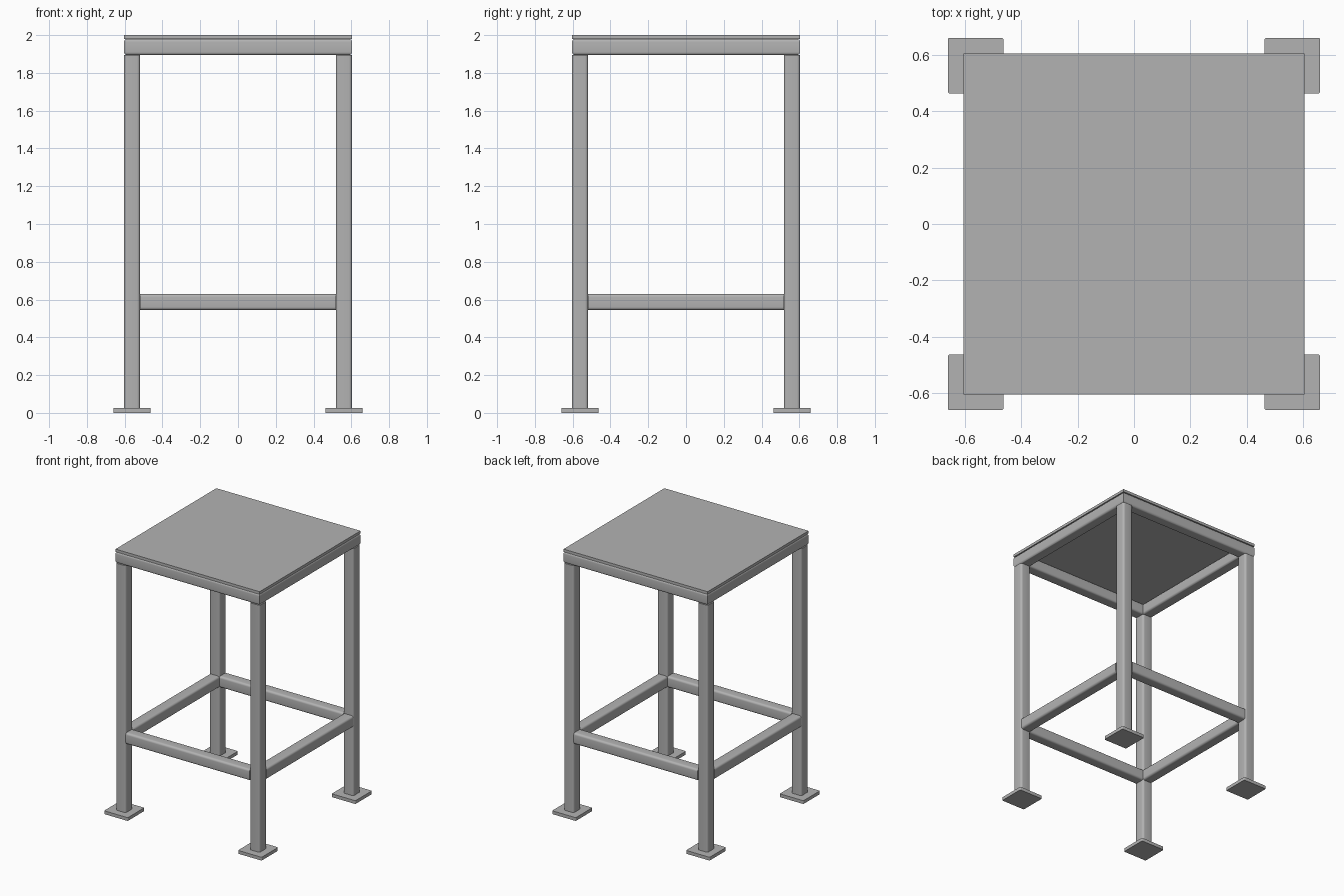
import bpy, bmesh, math
from mathutils import Vector

if "Cube" in bpy.data.objects:
    bpy.data.objects.remove(bpy.data.objects["Cube"])

steel = bpy.data.materials.new("grey steel")
steel.diffuse_color = (0.45, 0.45, 0.45, 1)
steel.use_nodes = True
steel.node_tree.nodes["Principled BSDF"].inputs["Base Color"].default_value = steel.diffuse_color

T = 0.085            # tube width
R = 0.016            # tube corner radius
C = 0.561            # leg centre offset
OUT = C + T / 2      # outer face of the frame


def rounded_square(w, r, seg=5):
    pts = []
    for q in range(4):
        a0 = q * math.pi / 2
        cx = (w / 2 - r) * (1 if q in (0, 3) else -1)
        cy = (w / 2 - r) * (1 if q in (0, 1) else -1)
        for i in range(seg + 1):
            a = a0 + i * math.pi / 2 / seg
            pts.append((cx + r * math.cos(a), cy + r * math.sin(a)))
    return pts


def loft(name, rings, closed=False):
    """Skin equal-length point rings; cap the ends unless closed."""
    bm = bmesh.new()
    vs = [[bm.verts.new(p) for p in ring] for ring in rings]
    n = len(vs[0])
    for k in range(len(vs) if closed else len(vs) - 1):
        a, b = vs[k], vs[(k + 1) % len(vs)]
        for i in range(n):
            j = (i + 1) % n
            bm.faces.new((a[i], a[j], b[j], b[i]))
    if not closed:
        bm.faces.new(vs[0])
        bm.faces.new(vs[-1])
    bmesh.ops.recalc_face_normals(bm, faces=bm.faces)
    me = bpy.data.meshes.new(name)
    bm.to_mesh(me)
    bm.free()
    me.materials.append(steel)
    ob = bpy.data.objects.new(name, me)
    bpy.context.collection.objects.link(ob)
    bpy.ops.object.select_all(action='DESELECT')
    ob.select_set(True)
    bpy.context.view_layer.objects.active = ob
    bpy.ops.object.shade_smooth_by_angle(angle=math.radians(35))
    return ob


def upright(name, x, y, w, r, z0, z1):
    prof = rounded_square(w, r)
    return loft(name, [[(x + a, y + b, z) for a, b in prof] for z in (z0, z1)])


# Legs and foot plates
for sx, sn in ((-1, "left"), (1, "right")):
    for sy, fn in ((-1, "front"), (1, "back")):
        upright(f"{fn}_{sn}_leg", sx * C, sy * C, T, R, 0.025, 1.895)
        upright(f"{fn}_{sn}_foot_plate", sx * C, sy * C, 0.198, 0.008, 0, 0.025)

# Lower stretchers between the legs
prof = rounded_square(T, R)
L = C - T / 2
ZS = 0.587
for s, fb, lr in ((-1, "front", "left"), (1, "back", "right")):
    loft(f"{fb}_stretcher", [[(x, s * C + a, ZS + b) for a, b in prof] for x in (-L, L)])
    loft(f"{lr}_stretcher", [[(s * C + a, y, ZS + b) for a, b in prof] for y in (-L, L)])

# Mitred top frame: tube profile swept round a square
ZF = 1.937
corners = ((1, 1), (-1, 1), (-1, -1), (1, -1))
loft("top_frame", [[(sx * (C + a), sy * (C + a), ZF + b) for a, b in prof]
                   for sx, sy in corners], closed=True)

# Top plate
loft("top_plate", [[(sx * OUT, sy * OUT, z) for sx, sy in corners] for z in (1.9795, 2.0)])
